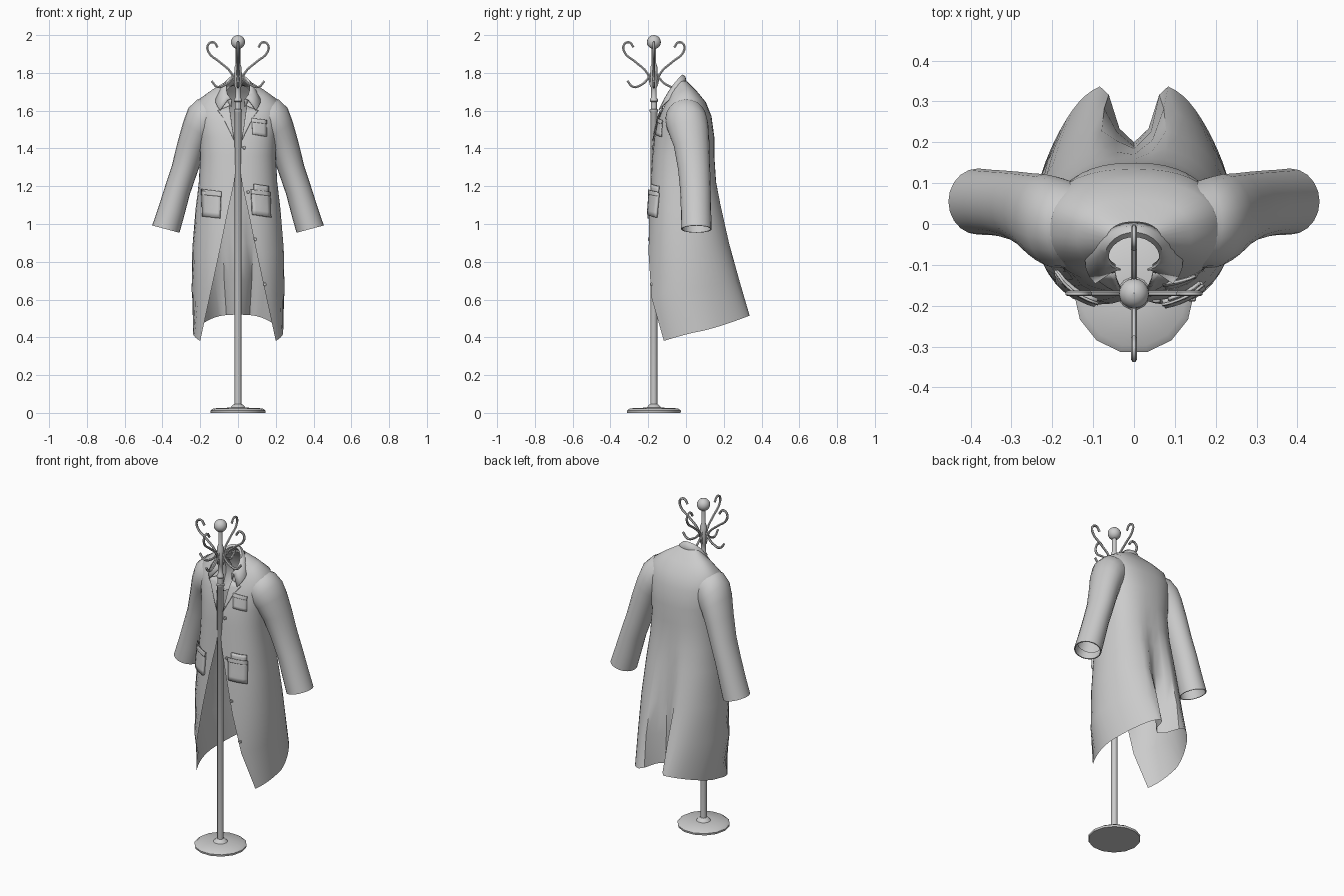
import bpy, bmesh, math
from math import sin, cos, pi, radians
from mathutils import Vector
from mathutils.bvhtree import BVHTree

if "Cube" in bpy.data.objects:
    bpy.data.objects.remove(bpy.data.objects["Cube"])

PY = -0.17  # pole position in y


def add(name, verts, faces, angle=40, thick=0.0, offset=0.0):
    me = bpy.data.meshes.new(name)
    me.from_pydata(verts, [], faces)
    bm = bmesh.new()
    bm.from_mesh(me)
    bmesh.ops.recalc_face_normals(bm, faces=bm.faces)
    bm.to_mesh(me)
    bm.free()
    ob = bpy.data.objects.new(name, me)
    bpy.context.collection.objects.link(ob)
    if thick:
        m = ob.modifiers.new("thickness", 'SOLIDIFY')
        m.thickness, m.offset = thick, offset
    bpy.ops.object.select_all(action='DESELECT')
    ob.select_set(True)
    bpy.context.view_layer.objects.active = ob
    bpy.ops.object.shade_smooth_by_angle(angle=radians(angle))
    return ob


def loft(rows, closed):
    n = len(rows[0])
    m = n if closed else n - 1
    faces = [(i * n + j, i * n + (j + 1) % n, (i + 1) * n + (j + 1) % n, (i + 1) * n + j)
             for i in range(len(rows) - 1) for j in range(m)]
    return [v for r in rows for v in r], faces


def lathe(name, profile, seg):
    rows = [[(r * cos(2 * pi * k / seg), PY + r * sin(2 * pi * k / seg), z)
             for k in range(seg)] for r, z in profile]
    return add(name, *loft(rows, True))


# stand: base, pole with bands, ball
lathe("stand_base", [(.001, 0), (.145, 0), (.147, .012), (.13, .024), (.04, .028), (.024, .045), (.001, .05)], 14)
lathe("stand_pole", [(.018, .03), (.018, 1.59), (.022, 1.595), (.022, 1.605), (.016, 1.61), (.016, 1.645),
                     (.021, 1.65), (.021, 1.66), (.014, 1.67), (.014, 1.72), (.019, 1.73), (.019, 1.83),
                     (.012, 1.85), (.012, 1.94)], 12)
lathe("stand_ball", [(max(.001, .037 * sin(pi * k / 10)), 1.963 - .037 * cos(pi * k / 10)) for k in range(11)], 16)


# hooks: four tall and four short curled arms
def hook(name, pts, ang):
    cu = bpy.data.curves.new(name, 'CURVE')
    cu.dimensions, cu.bevel_depth, cu.bevel_resolution, cu.resolution_u = '3D', .0068, 1, 4
    cu.use_fill_caps = True
    sp = cu.splines.new('BEZIER')
    sp.bezier_points.add(len(pts) - 1)
    for p, (r, z) in zip(sp.bezier_points, pts):
        p.co = (r * cos(ang), PY + r * sin(ang), z)
        p.handle_left_type = p.handle_right_type = 'AUTO'
    ob = bpy.data.objects.new(name, cu)
    bpy.context.collection.objects.link(ob)
    bpy.ops.object.select_all(action='DESELECT')
    ob.select_set(True)
    bpy.context.view_layer.objects.active = ob
    bpy.ops.object.convert(target='MESH')
    bpy.ops.object.shade_smooth_by_angle(angle=radians(50))


for k in range(4):
    hook("tall_hook", [(.014, 1.73), (.036, 1.80), (.10, 1.86), (.155, 1.908), (.158, 1.95),
                       (.13, 1.962), (.108, 1.935)], k * pi / 2)
    hook("short_hook", [(.014, 1.80), (.035, 1.765), (.07, 1.735), (.11, 1.726), (.14, 1.757)], k * pi / 2)

# coat body rows: z front, z side, z back, half width, y front, y back, opening, pleat depth
ROWS = [(.35, .43, .52, .24, -.22, .35, .2, .15),
        (.60, .66, .70, .247, -.22, .29, .15, .10),
        (.84, .87, .90, .243, -.21, .235, .1, .05),
        (1.06, 1.08, 1.10, .225, -.198, .19, .055, .02),
        (1.22, 1.22, 1.22, .208, -.186, .165, .02, .006),
        (1.36, 1.36, 1.36, .2, -.178, .15, .003, 0),
        (1.46, 1.46, 1.46, .205, -.168, .15, .02, 0),
        (1.54, 1.57, 1.57, .22, -.15, .135, .035, 0),
        (1.58, 1.66, 1.645, .205, -.135, .105, .042, 0),
        (1.61, 1.703, 1.70, .14, -.122, .06, .045, 0),
        (1.63, 1.735, 1.755, .07, -.108, .005, .045, 0)]


def body_row(zf, zs, zb, a, yf, yb, g, vent, n=20, e=.85):
    t0 = -math.acos((g / a) ** (1 / e))
    right = []
    for k in range(n + 1):
        t = t0 + (pi / 2 - t0) * k / n
        c, s = max(0, cos(t)), sin(t)
        x = a * c ** e
        y = (yf + yb) / 2 + (yb - yf) / 2 * math.copysign(abs(s) ** e, s)
        z = (zf + zb) / 2 + (zb - zf) / 2 * s + (zs - (zf + zb) / 2) * c * c
        if s > 0:
            x *= 1 - vent * sin(2 * t)
            y -= vent * min(1, max(0, (.07 - x) / .045))
        right.append((x, y, z))
    return right + [(-x, y, z) for x, y, z in right[-2::-1]]


body_v, body_f = loft([body_row(*r) for r in ROWS], False)
add("coat_body", body_v, body_f, 50)
tree = BVHTree.FromPolygons([Vector(v) for v in body_v], body_f)

# sleeves: centre x, y, z, axis tilt from vertical, radius across, radius in y
SLEEVE = [(.09, -.005, 1.585, 72, .098, .085), (.165, .0, 1.562, 62, .11, .108),
          (.195, .005, 1.532, 50, .106, .112), (.218, .014, 1.49, 35, .088, .108),
          (.247, .03, 1.41, 20, .077, .094),
          (.283, .043, 1.29, 17, .07, .085), (.32, .05, 1.18, 18, .069, .081),
          (.352, .053, 1.07, 17, .072, .08), (.382, .055, .973, 15, .075, .081),
          (.382, .055, .973, 15, .069, .075), (.367, .054, 1.02, 17, .066, .072)]
for side in (1, -1):
    rows = []
    for x, y, z, t, ra, ry in SLEEVE:
        t = radians(t)
        rows.append([(side * (x + ra * cos(t) * cos(q)), y + ry * sin(q), z + ra * sin(t) * cos(q))
                     for q in [2 * pi * k / 20 for k in range(20)]])
    add("sleeve", *loft(rows, True), 50)

# collar: stand, fold and outer fall around the neck (radii, centre y, z front, z back, end angle)
COLLAR = [(.062, .05, -.055, 1.60, 1.74, 62), (.056, .036, -.066, 1.635, 1.78, 62),
          (.062, .042, -.062, 1.64, 1.79, 60), (.074, .055, -.06, 1.625, 1.78, 53),
          (.105, .082, -.077, 1.55, 1.733, 42)]
rows = []
for rx, ry, cy, zf, zb, end in COLLAR:
    row = []
    for k in range(21):
        t = radians(-end + (180 + 2 * end) * k / 20)
        f = (1 + sin(t)) / 2
        row.append((rx * cos(t) * (1 + .25 * (1 - f)), cy + ry * sin(t) - .015 * (1 - f),
                    zf + (zb - zf) * f ** .7))
    rows.append(row)
add("collar", *loft(rows, False), 50, .004)


# flat pieces laid on the coat front: corners are (x, z), going round
def surface_y(x, z):
    hit = tree.ray_cast(Vector((x, -1, z)), Vector((0, 1, 0)))[0]
    if hit is None or hit.y > .02:
        hit = tree.find_nearest(Vector((x, -.17, z)))[0]
    return hit.y


def panel(name, corners, lift=.004, thick=.006, n=5):
    a, b, c, d = [Vector(p) for p in corners]
    rows = []
    for i in range(n + 1):
        u = i / n
        row = []
        for j in range(n + 1):
            p = a.lerp(b, j / n).lerp(d.lerp(c, j / n), u)
            row.append((p.x, surface_y(p.x, p.y) - lift, p.y))
        rows.append(row)
    add(name, *loft(rows, False), 35, thick)


# lapels
for s in (1, -1):
    panel("lapel", [(s * .02, 1.44), (s * .08, 1.565), (s * .108, 1.60), (s * .046, 1.625)], .006, .004)

# pockets, flap and pocket contents
panel("breast_pocket", [(.078, 1.475), (.152, 1.462), (.15, 1.545), (.072, 1.555)], .003)
panel("breast_pocket_trim", [(.071, 1.54), (.152, 1.53), (.151, 1.55), (.07, 1.56)], .006)
panel("right_pocket", [(.075, 1.05), (.172, 1.035), (.168, 1.165), (.07, 1.178)], .009, .014)
panel("right_pocket_trim", [(.07, 1.16), (.17, 1.148), (.169, 1.17), (.068, 1.183)], .015)
panel("pocket_notebook", [(.082, 1.12), (.16, 1.11), (.162, 1.2), (.084, 1.212)], .006, .008)
panel("left_pocket", [(-.185, 1.04), (-.095, 1.03), (-.09, 1.165), (-.19, 1.175)], .009, .014)
panel("left_pocket_flap", [(-.193, 1.155), (-.088, 1.145), (-.087, 1.172), (-.193, 1.185)], .015)

# buttons down the front edge
for x, z in ((.033, 1.405), (.055, 1.17), (.092, .92), (.142, .68)):
    y = surface_y(x, z)
    rows = [[(x + r * cos(2 * pi * k / 10), y + dy, z + r * sin(2 * pi * k / 10)) for k in range(10)]
            for r, dy in ((.01, .002), (.01, -.005), (.007, -.007), (.0005, -.006))]
    add("button", *loft(rows, True))
